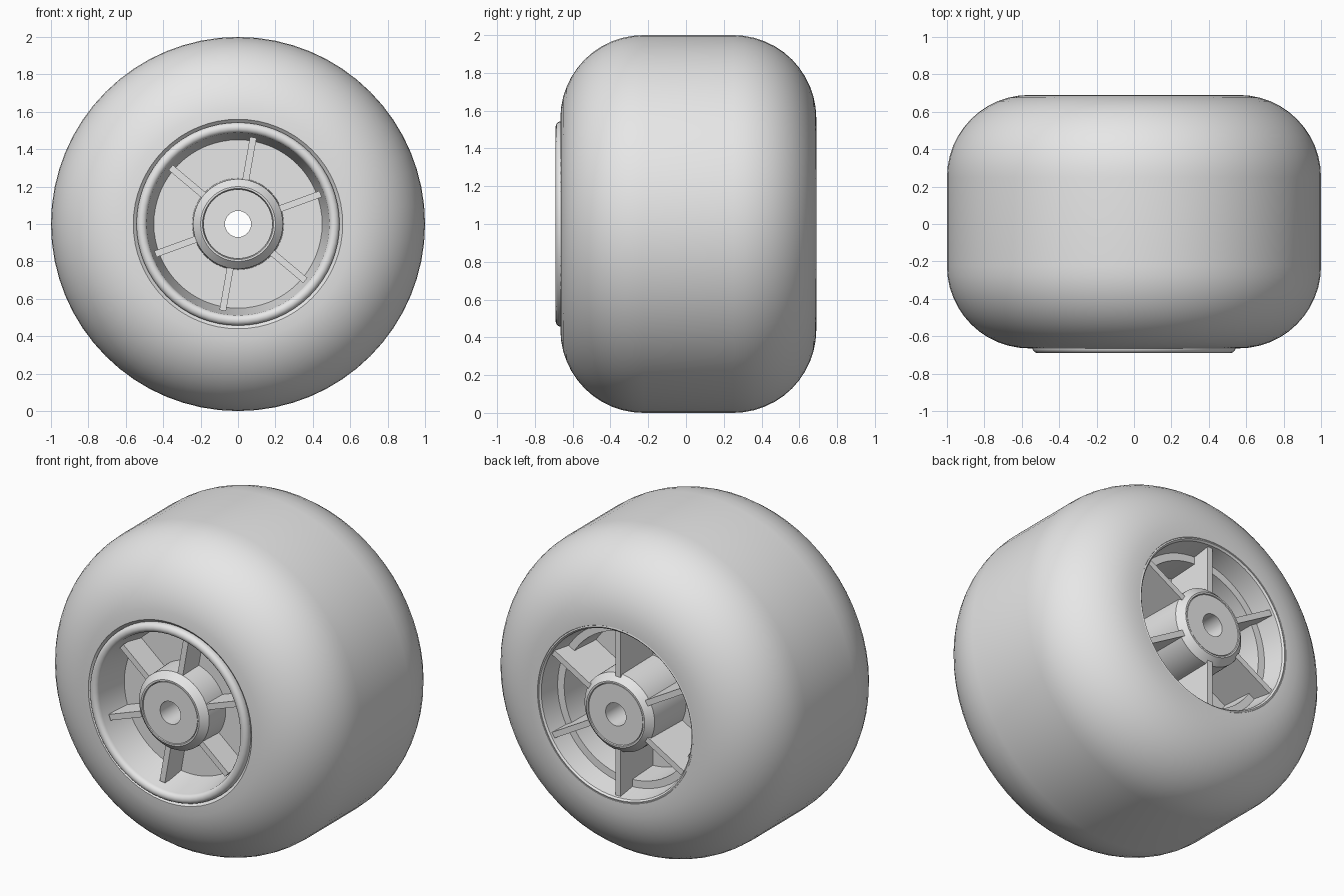
import bpy, bmesh, math
from mathutils import Matrix, Vector

cube = bpy.data.objects.get("Cube")
if cube:
    bpy.data.objects.remove(cube)

grey = bpy.data.materials.new("plain_grey")
grey.use_nodes = True
grey.diffuse_color = (0.8, 0.8, 0.8, 1)
grey.node_tree.nodes["Principled BSDF"].inputs["Base Color"].default_value = (0.8, 0.8, 0.8, 1)


def finish(name, bm):
    bmesh.ops.recalc_face_normals(bm, faces=bm.faces)
    mesh = bpy.data.meshes.new(name)
    bm.to_mesh(mesh)
    bm.free()
    mesh.materials.append(grey)
    obj = bpy.data.objects.new(name, mesh)
    bpy.context.collection.objects.link(obj)
    bpy.ops.object.select_all(action='DESELECT')
    obj.select_set(True)
    bpy.context.view_layer.objects.active = obj
    bpy.ops.object.shade_smooth_by_angle(angle=math.radians(28))
    return obj


def lathe(name, profile, steps=64):
    """Spin a closed (radius, y) profile around the axle."""
    bm = bmesh.new()
    verts = [bm.verts.new((r, y, 1)) for r, y in profile]
    edges = [bm.edges.new((v, verts[i - 1])) for i, v in enumerate(verts)]
    bmesh.ops.spin(bm, geom=verts + edges, cent=(0, 0, 1), axis=(0, 1, 0),
                   angle=math.tau, steps=steps, use_duplicate=False)
    bmesh.ops.remove_doubles(bm, verts=bm.verts, dist=0.0001)
    return finish(name, bm)


def arc(r, y, rad, start, end, n):
    """Points on an arc; angle 0 points outward, 90 points to the back."""
    angles = [math.radians(start + (end - start) * i / n) for i in range(n + 1)]
    return [(r + rad * math.cos(a), y + rad * math.sin(a)) for a in angles]


def spokes(name, first_angle, y0, y1, r0, r1, width):
    """Six ribs between hub and rim."""
    bm = bmesh.new()
    for i in range(6):
        turn = Matrix.Rotation(-math.radians(first_angle + 60 * i), 4, 'Y')
        place = (Matrix.Translation((0, 0, 1)) @ turn
                 @ Matrix.Translation(((r0 + r1) / 2, (y0 + y1) / 2, 0))
                 @ Matrix.Diagonal((r1 - r0, y1 - y0, width, 1)))
        bmesh.ops.create_cube(bm, size=1, matrix=place)
    return finish(name, bm)


# Wide soft tyre
front_shoulder = arc(0.56, -0.225, 0.44, -90, 0, 12)
back_shoulder = arc(0.56, 0.25, 0.44, 0, 90, 12)
lathe("tyre", [(0.53, -0.64), (0.55, -0.655)] + front_shoulder + back_shoulder
      + [(0.535, 0.69), (0.52, 0.67)])

# Rim: front bead, sloped front bowl, web, stepped back bowl
bead = arc(0.515, -0.662, 0.028, 0, -180, 10)
lathe("rim", [(0.543, -0.63)] + bead
      + [(0.485, -0.65), (0.45, -0.47), (0.2, -0.47), (0.2, 0.35), (0.44, 0.35),
         (0.45, 0.55), (0.495, 0.55), (0.515, 0.68), (0.525, 0.69), (0.543, 0.685)])

# Hub with chamfered ends and an open axle hole
lathe("hub", [(0.15, -0.65), (0.185, -0.65), (0.19, -0.665), (0.2, -0.665), (0.24, -0.625),
              (0.245, -0.46), (0.245, 0.34), (0.24, 0.65), (0.2, 0.69), (0.19, 0.69),
              (0.185, 0.675), (0.15, 0.675)])

# Bearings set into both hub ends
for name, a, b in (("front_bearing", -0.662, -0.4), ("back_bearing", 0.4, 0.687)):
    lathe(name, [(0.07, a), (0.185, a), (0.185, b), (0.07, b)])

# Axle bore joining the bearings
lathe("axle_bore", [(0.075, -0.42), (0.16, -0.42), (0.16, 0.42), (0.075, 0.42)])

# Ribs on each side of the web
spokes("front_spokes", 20, -0.625, -0.44, 0.2, 0.47, 0.036)
spokes("back_spokes", 30, 0.32, 0.665, 0.2, 0.515, 0.036)
